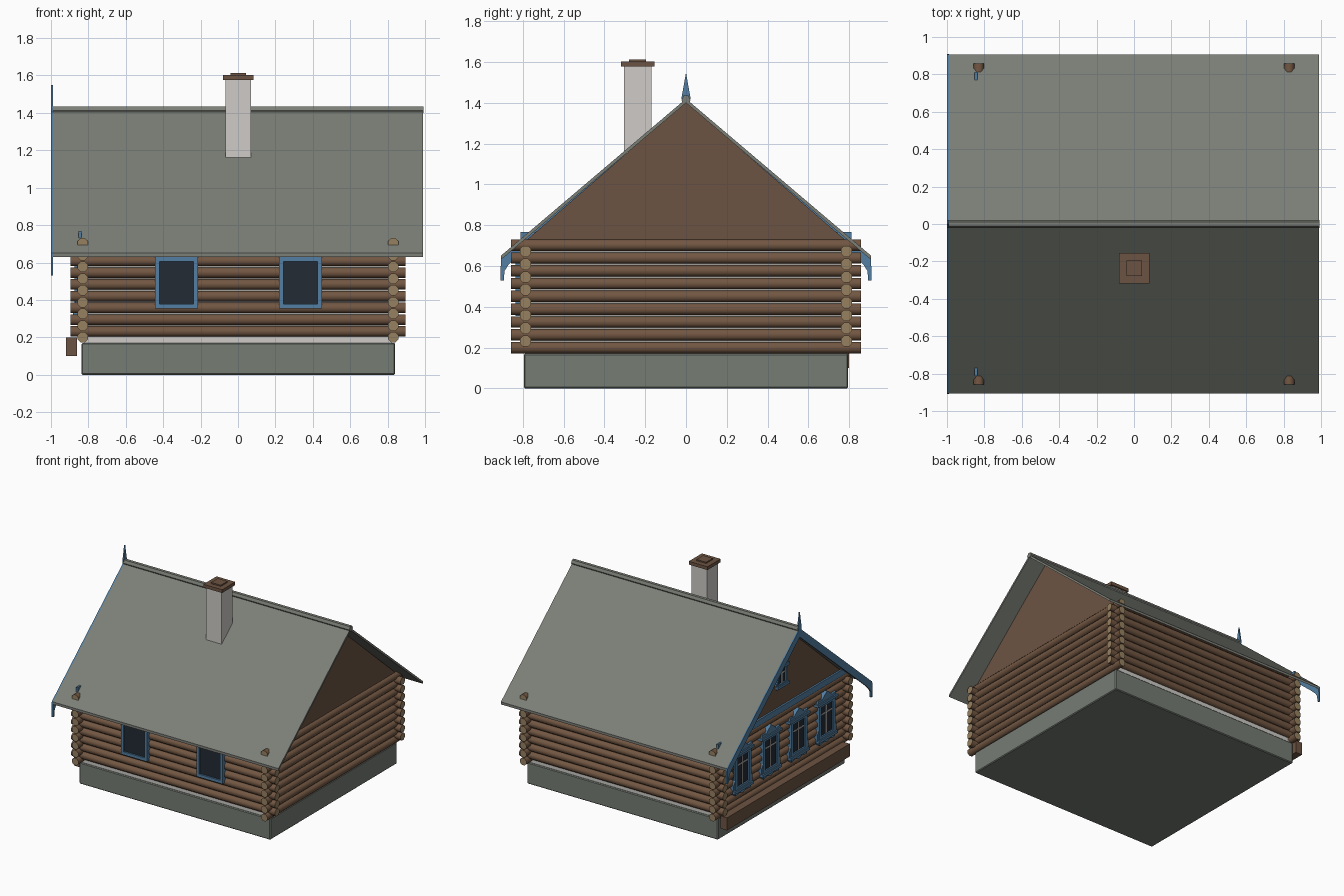
import bpy, bmesh, math
from mathutils import Matrix, Vector

cube = bpy.data.objects.get("Cube")
if cube:
    bpy.data.objects.remove(cube)


def material(name, r, g, b):
    m = bpy.data.materials.new(name)
    m.use_nodes = True
    m.diffuse_color = (r, g, b, 1)
    bsdf = next(n for n in m.node_tree.nodes if n.type == 'BSDF_PRINCIPLED')
    bsdf.inputs["Base Color"].default_value = (r, g, b, 1)
    bsdf.inputs["Roughness"].default_value = 0.8
    return m


ROOF = material("roof grey", 0.20, 0.21, 0.185)
STONE = material("foundation grey", 0.18, 0.20, 0.175)
LOG = material("log brown", 0.17, 0.095, 0.055)
TAN = material("cut wood tan", 0.31, 0.22, 0.12)
BOARD = material("board brown", 0.15, 0.088, 0.055)
BLUE = material("trim blue", 0.085, 0.21, 0.36)
GLASS = material("dark glass", 0.016, 0.024, 0.034)
WHITE = material("plaster white", 0.62, 0.60, 0.57)


def finish(name, bm, *mats):
    bmesh.ops.recalc_face_normals(bm, faces=bm.faces)
    me = bpy.data.meshes.new(name)
    bm.to_mesh(me)
    bm.free()
    for m in mats:
        me.materials.append(m)
    ob = bpy.data.objects.new(name, me)
    bpy.context.scene.collection.objects.link(ob)
    return ob


def prism(name, pts, axis, lo, hi, mat):
    """Extrude a flat outline along x (outline in y, z) or y (outline in x, z)."""
    bm = bmesh.new()
    place = (lambda u, v: (lo, u, v)) if axis == 'x' else (lambda u, v: (u, lo, v))
    face = bm.faces.new([bm.verts.new(place(u, v)) for u, v in pts])
    out = bmesh.ops.extrude_face_region(bm, geom=[face])
    shift = Vector((hi - lo, 0, 0) if axis == 'x' else (0, hi - lo, 0))
    bmesh.ops.translate(bm, vec=shift, verts=[v for v in out['geom'] if isinstance(v, bmesh.types.BMVert)])
    return finish(name, bm, mat)


def rect(u0, u1, v0, v1):
    return [(u0, v0), (u1, v0), (u1, v1), (u0, v1)]


def box(name, x, y, z, mat):
    return prism(name, rect(*y, *z), 'x', *x, mat)


def mirrored(half):
    """Complete an outline given for positive u, listed from top to bottom."""
    return half + [(-u, v) for u, v in reversed(half) if u > 0]


def log_wall(name, axis, offset, half, z0, count, pitch=0.0628, radius=0.03):
    bm = bmesh.new()
    turn = Matrix.Rotation(math.pi / 2, 4, 'Y' if axis == 'x' else 'X')
    roll = Matrix.Rotation(math.pi / 8, 4, 'Z')
    for i in range(count):
        z = z0 + i * pitch
        pos = (0, offset, z) if axis == 'x' else (offset, 0, z)
        bmesh.ops.create_cone(bm, cap_ends=True, segments=8, radius1=radius, radius2=radius,
                              depth=2 * half, matrix=Matrix.Translation(pos) @ turn @ roll)
    for f in bm.faces:
        cap = len(f.verts) > 4
        f.material_index = int(cap)
        f.smooth = not cap
        if cap:
            for e in f.edges:
                e.smooth = False
    return finish(name, bm, LOG, TAN)


# Foundation and plaster core behind the logs
base = box("foundation", (-0.837, 0.84), (-0.795, 0.795), (0, 0.17), STONE)
bevel = base.modifiers.new("edge", 'BEVEL')
bevel.width, bevel.segments = 0.006, 1
box("inner_wall", (-0.82, 0.82), (-0.785, 0.785), (0.165, 0.7), WHITE)

# Interlocking log walls
for side, label in ((-1, "front"), (1, "back")):
    log_wall(label + "_logs", 'x', side * 0.787, 0.895, 0.232, 8)
for side, label in ((-1, "right"), (1, "left")):
    log_wall(label + "_logs", 'y', side * 0.83, 0.857, 0.2, 9)

# Gables
prism("gable_boards", [(-0.79, 0.72), (0.79, 0.72), (0, 1.405)], 'x', -0.835, 0.835, BOARD)

# Roof slopes and ridge cap
EAVE, RIDGE, SLOPE = 0.907, 1.42, 0.848
THICK = 0.02


def roof_z(y):
    return RIDGE - SLOPE * abs(y)


for s, label in ((-1, "front"), (1, "back")):
    prism(label + "_roof", [(0, RIDGE), (s * EAVE, roof_z(EAVE)), (s * EAVE, roof_z(EAVE) - THICK),
                            (0, RIDGE - THICK)], 'x', -0.99, 0.99, ROOF)
prism("ridge_cap", mirrored([(0.012, 1.435), (0.022, 1.413), (0.016, 1.40)]), 'x', -0.99, 0.993, ROOF)

# Bargeboards with hanging ends, and the ridge finial
for s, label in ((-1, "front"), (1, "back")):
    board = [(0, RIDGE), (EAVE, roof_z(EAVE)), (EAVE + 0.003, 0.53), (0.893, 0.53), (0.89, 0.575),
             (0.87, 0.607), (0.82, roof_z(0.82) - 0.07), (0, RIDGE - 0.07)]
    prism(label + "_bargeboard", [(s * y, z) for y, z in board], 'x', -1.0, -0.988, BLUE)
prism("finial", mirrored([(0, 1.548), (0.012, 1.48), (0.022, 1.425), (0.016, 1.39)]),
      'x', -1.0, -0.99, BLUE)

# Cornice across the decorated gable
box("gable_cornice", (-0.852, -0.838), (-0.812, 0.812), (0.715, 0.768), BLUE)

# Chimney with a stepped cap
CX, CY = 0.002, -0.237


def stack(name, half, z0, z1, mat):
    box(name, (CX - half, CX + half), (CY - half, CY + half), (z0, z1), mat)


stack("chimney", 0.068, 1.1, 1.58, WHITE)
stack("chimney_cap", 0.082, 1.577, 1.603, BOARD)
stack("chimney_top", 0.042, 1.6, 1.613, BOARD)

# Earth bench along the decorated side
box("side_bench", (-0.92, -0.861), (-0.74, 0.80), (0.1, 0.2), BOARD)


def frame(name, axis, c, half, z0, z1, t, lo, hi):
    """Four trim boards round an opening."""
    parts = {"left_jamb": rect(c - half, c - half + t, z0, z1),
             "right_jamb": rect(c + half - t, c + half, z0, z1),
             "bottom_rail": rect(c - half + t, c + half - t, z0, z0 + t),
             "top_rail": rect(c - half + t, c + half - t, z1 - t, z1)}
    for part, pts in parts.items():
        prism(name + "_" + part, pts, axis, lo, hi, BLUE)


# Plain windows on the front wall
for c, label in ((-0.328, "front_right"), (0.335, "front_left")):
    prism(label + "_glass", rect(c - 0.1, c + 0.1, 0.36, 0.62), 'y', -0.822, -0.79, GLASS)
    frame(label + "_window", 'y', c, 0.115, 0.355, 0.63, 0.024, -0.835, -0.79)


def carved_window(name, y, z0, width, height, x, cross):
    """Window with muntins, sill, apron and a pointed crown on the decorated side."""
    h, z1 = width / 2, z0 + height

    def plate(part, pts, out, mat):
        prism(name + "_" + part, [(y + u, v) for u, v in pts], 'x', x - out, x + 0.03, mat)

    t = width * 0.14
    plate("glass", rect(-h, h, z0, z1), 0.002, GLASS)
    frame(name, 'x', y, h, z0, z1, t, x - 0.013, x + 0.03)
    bar = 0.004
    plate("upright", rect(-bar, bar, z0 + t, z1 - t), 0.006, WHITE)
    plate("crossbar", rect(t - h, h - t, cross - bar, cross + bar), 0.006, WHITE)
    plate("sill", rect(-h * 1.2, h * 1.2, z0 - 0.012, z0 + 0.008), 0.022, BLUE)
    plate("apron", mirrored([(h * 1.05, z0 - 0.01), (h * 0.9, z0 - h * 0.38),
                             (h * 0.4, z0 - h * 0.25), (0, z0 - h * 0.42)]), 0.01, BLUE)
    plate("lintel", rect(-h * 1.25, h * 1.25, z1 - 0.008, z1 + 0.012), 0.022, BLUE)
    plate("crown", mirrored([(0, z1 + h * 0.8), (h * 0.3, z1 + h * 0.58), (h * 0.6, z1 + h * 0.3),
                             (h * 1.1, z1 + h * 0.36), (h * 1.15, z1)]), 0.012, BLUE)
    for s in (-1, 1):
        plate("side_trim", [(s * h, z0 + height * 0.3), (s * h * 1.18, z0 + height * 0.2),
                            (s * h * 1.18, z0), (s * h, z0)], 0.009, BLUE)


for i in range(4):
    carved_window("side_window_%d" % (i + 1), 0.525 - 0.35 * i, 0.325, 0.2, 0.285, -0.86, 0.52)
carved_window("attic_window", 0, 0.93, 0.125, 0.145, -0.837, 1.025)
